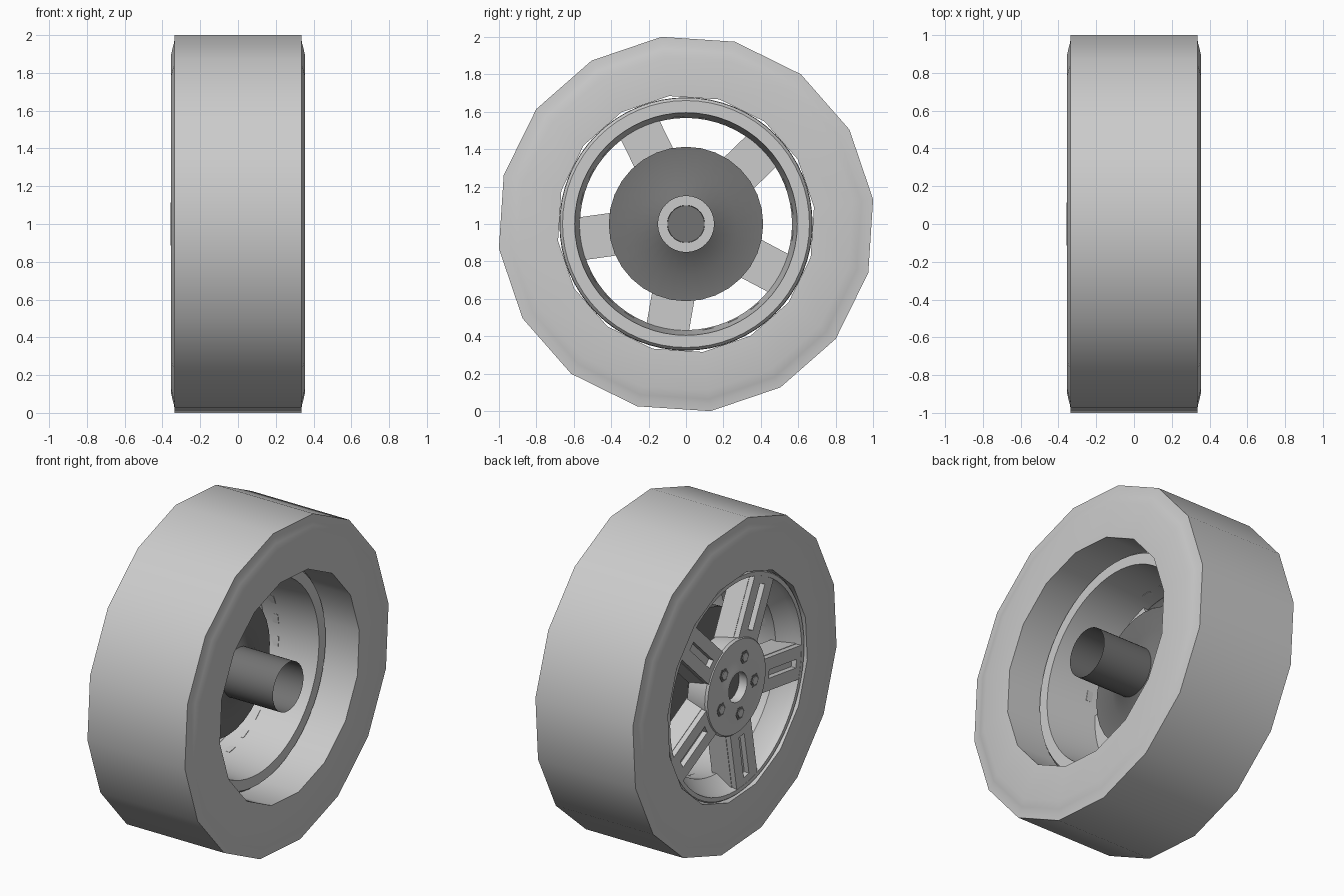
import bpy, bmesh, math
from mathutils import Matrix, Vector

cube = bpy.data.objects.get("Cube")
if cube:
    bpy.data.objects.remove(cube)

CENTRE = Matrix.Translation((0, 0, 1))
PHASE = math.radians(7.5)
SPOKES = [math.radians(44 + 72 * k) for k in range(5)]


def material(name, v):
    m = bpy.data.materials.new(name)
    m.use_nodes = True
    m.diffuse_color = (v, v, v, 1)
    m.node_tree.nodes["Principled BSDF"].inputs["Base Color"].default_value = (v, v, v, 1)
    return m


light = material("light grey", 0.6)
dark = material("dark grey", 0.17)


def finish(name, bm, mat, angle=35):
    bmesh.ops.recalc_face_normals(bm, faces=bm.faces)
    me = bpy.data.meshes.new(name)
    bm.to_mesh(me)
    bm.free()
    me.materials.append(mat)
    ob = bpy.data.objects.new(name, me)
    bpy.context.collection.objects.link(ob)
    ob.matrix_world = CENTRE
    bpy.ops.object.select_all(action='DESELECT')
    ob.select_set(True)
    bpy.context.view_layer.objects.active = ob
    bpy.ops.object.shade_smooth_by_angle(angle=math.radians(angle))
    return ob


def lathe(name, profile, mat, sides=48, closed=True, phase=0.0, angle=35):
    """Spin a profile of (x, radius) points about the axle."""
    bm = bmesh.new()
    rings = []
    for k in range(sides):
        a = phase + math.tau * k / sides
        rings.append([bm.verts.new((x, r * math.cos(a), r * math.sin(a))) for x, r in profile])
    count = len(profile)
    for k in range(sides):
        a, b = rings[k], rings[(k + 1) % sides]
        for i in range(count if closed else count - 1):
            j = (i + 1) % count
            bm.faces.new((a[i], a[j], b[j], b[i]))
    bmesh.ops.remove_doubles(bm, verts=bm.verts, dist=0.0001)
    return finish(name, bm, mat, angle)


def block(bm, angle, radii, front, back):
    """Radial bar; front and back are (x, low side, high side)."""
    rot = Matrix.Rotation(angle, 4, 'X')
    corners = [[bm.verts.new(rot @ Vector((x, r, s)))
                for r, s in ((radii[0], lo), (radii[1], lo), (radii[1], hi), (radii[0], hi))]
               for x, lo, hi in (front, back)]
    bm.faces.new(corners[0])
    bm.faces.new(corners[1])
    for i in range(4):
        j = (i + 1) % 4
        bm.faces.new((corners[0][i], corners[0][j], corners[1][j], corners[1][i]))


# Tyre: sixteen-sided ring with rounded shoulders
side = [(0.335, 1.009), (0.338, 0.97), (0.345, 0.945), (0.355, 0.90), (0.355, 0.69)]
lathe("tyre", side + [(-x, r) for x, r in reversed(side)], light, 16, phase=PHASE)

# Rim barrel with inner flange and outer lip
lathe("rim", [(-0.335, 0.677), (-0.343, 0.67), (-0.343, 0.645), (-0.30, 0.635), (-0.22, 0.567),
              (0.14, 0.595), (0.14, 0.66), (0.12, 0.675)], light, 64)

# Spokes: a backing bar with two front rails leaving a slot
bm = bmesh.new()
for a in SPOKES:
    block(bm, a, (0.22, 0.63), (-0.31, -0.105, 0.105), (-0.19, -0.115, 0.115))
    for lo, hi in ((-0.102, -0.026), (0.026, 0.102)):
        block(bm, a, (0.24, 0.655), (-0.342, lo, hi), (-0.305, lo, hi))
    block(bm, a, (0.24, 0.33), (-0.342, -0.03, 0.03), (-0.305, -0.03, 0.03))
    block(bm, a, (0.60, 0.65), (-0.342, -0.03, 0.03), (-0.305, -0.03, 0.03))
finish("spokes", bm, light, 20)

# Three small pads on the barrel in each gap
bm = bmesh.new()
for a in SPOKES:
    for step in (-14, 0, 14):
        block(bm, a + math.radians(36 + step), (0.571, 0.60), (-0.19, -0.03, 0.03), (-0.12, -0.03, 0.03))
finish("barrel_pads", bm, light, 20)

# Hub plate with a centre bore
lathe("hub", [(-0.20, 0.10), (-0.357, 0.09), (-0.357, 0.11), (-0.350, 0.13), (-0.348, 0.285),
              (-0.335, 0.295), (-0.20, 0.27)], light)
lathe("hub_bore_cap", [(-0.30, 0), (-0.30, 0.096), (-0.202, 0.0985), (-0.202, 0)], dark)

# Wheel nuts in hexagonal seats
for i, a in enumerate(SPOKES):
    place = Matrix.Translation((0, 0.175 * math.cos(a), 0.175 * math.sin(a)))
    seat = lathe(f"nut_seat_{i + 1}", [(-0.351, 0), (-0.351, 0.042), (-0.345, 0.042), (-0.345, 0)], dark, 6)
    nut = lathe(f"nut_{i + 1}", [(-0.355, 0), (-0.355, 0.026), (-0.345, 0.026), (-0.345, 0)], light, 6)
    for ob in (seat, nut):
        ob.matrix_world = CENTRE @ place

# Brake disc with its raised cone, and the open axle tube
lathe("brake_disc", [(-0.07, 0.27), (-0.07, 0.413), (-0.12, 0.413), (-0.12, 0.15), (0.0, 0.15)], dark, 32)
lathe("axle_tube", [(-0.20, 0.15), (0.345, 0.15)], dark, 32, closed=False)
